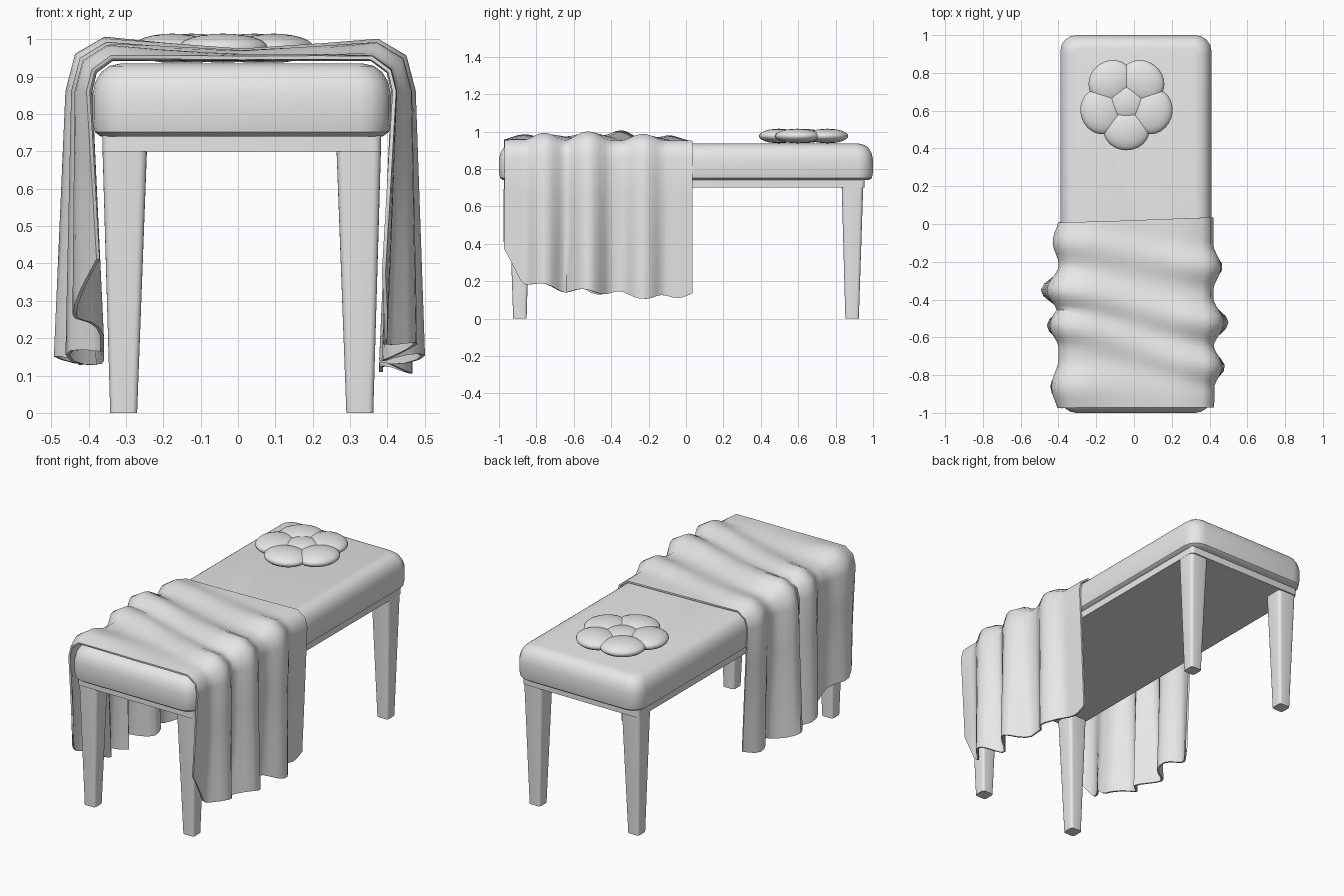
import bpy
import bmesh
import math
from mathutils import Matrix

cube = bpy.data.objects.get("Cube")
if cube:
    bpy.data.objects.remove(cube, do_unlink=True)

grey = bpy.data.materials.new("plain_grey")
grey.use_nodes = True
grey.diffuse_color = (0.8, 0.8, 0.8, 1)
grey.node_tree.nodes["Principled BSDF"].inputs["Base Color"].default_value = (0.8, 0.8, 0.8, 1)

CX = 0.01  # the bench sits slightly off centre because of the drape


def finish(name, bm, angle=40, thickness=0):
    mesh = bpy.data.meshes.new(name)
    bm.to_mesh(mesh)
    bm.free()
    mesh.materials.append(grey)
    obj = bpy.data.objects.new(name, mesh)
    bpy.context.collection.objects.link(obj)
    bpy.ops.object.select_all(action='DESELECT')
    obj.select_set(True)
    bpy.context.view_layer.objects.active = obj
    if thickness:
        mod = obj.modifiers.new("thickness", 'SOLIDIFY')
        mod.thickness = thickness
        mod.offset = 1
        bpy.ops.object.modifier_apply(modifier=mod.name)
    bpy.ops.object.shade_smooth_by_angle(angle=math.radians(angle))
    return obj


def rounded_rect(cx, cy, hx, hy, r, z, steps=4):
    points = []
    for q, (sx, sy) in enumerate(((1, 1), (-1, 1), (-1, -1), (1, -1))):
        for k in range(steps + 1):
            t = math.pi / 2 * (q + k / steps)
            points.append((cx + sx * (hx - r) + r * math.cos(t),
                           cy + sy * (hy - r) + r * math.sin(t), z))
    return points


def loft(name, rings, angle=40):
    bm = bmesh.new()
    loops = [[bm.verts.new(p) for p in ring] for ring in rings]
    n = len(loops[0])
    for a, b in zip(loops, loops[1:]):
        for i in range(n):
            j = (i + 1) % n
            bm.faces.new((a[i], a[j], b[j], b[i]))
    bm.faces.new(loops[0][::-1])
    bm.faces.new(loops[-1])
    bmesh.ops.recalc_face_normals(bm, faces=bm.faces)
    return finish(name, bm, angle)


# Padded seat: sharper below, softly rounded on top
seat_profile = ((0.74, 0.022), (0.752, 0.006), (0.785, 0), (0.85, 0),
                (0.885, 0.008), (0.912, 0.024), (0.928, 0.045), (0.935, 0.075))
loft("seat_cushion", [rounded_rect(CX, 0, 0.4 - d, 1 - d, 0.085 - d * 0.6, z)
                      for z, d in seat_profile])

# Frame below the seat
loft("seat_frame", [rounded_rect(CX, 0, 0.373, 0.955, 0.02, z) for z in (0.7, 0.745)])

# Four tapered legs
for sx, side in ((1, "left"), (-1, "right")):
    for sy, end in ((1, "back"), (-1, "front")):
        loft(f"{end}_{side}_leg",
             [rounded_rect(CX + sx * 0.316, sy * 0.888, 0.036, 0.036, 0.014, 0),
              rounded_rect(CX + sx * 0.313, sy * 0.89, 0.06, 0.058, 0.02, 0.72)])

# Flower pillow: five puffy petals round a button
bm = bmesh.new()
for k in range(5):
    m = (Matrix.Translation((-0.04, 0.64, 0.976))
         @ Matrix.Rotation(math.radians(72 * k - 90), 4, 'Z')
         @ Matrix.Translation((0.143, 0, 0))
         @ Matrix.Diagonal((0.107, 0.122, 0.039, 1)))
    bmesh.ops.create_uvsphere(bm, u_segments=24, v_segments=12, radius=1, matrix=m)
m = Matrix.Translation((-0.04, 0.645, 0.976)) @ Matrix.Diagonal((0.1, 0.1, 0.037, 1))
bmesh.ops.create_uvsphere(bm, u_segments=24, v_segments=12, radius=1, matrix=m)
finish("flower_pillow", bm, 60)

# Draped blanket: each fold runs across the seat and down both sides
# (y on the right, height on the right, y on the left, height on the left, half width)
folds = ((-0.08, 0.5, -0.24, 0.65, 0.12), (-0.34, 1, -0.53, 0.9, 0.13),
         (-0.53, 0.75, -0.76, 0.75, 0.12), (-0.86, 0.6, -0.9, 0.1, 0.15))
hem_left = ((-0.97, 0.36), (-0.88, 0.2), (-0.65, 0.15), (-0.4, 0.14), (-0.2, 0.11), (0.05, 0.13))
hem_right = ((-0.97, 0.4), (-0.87, 0.28), (-0.7, 0.19), (-0.5, 0.14), (0.05, 0.14))


def lerp(a, b, t):
    return a + (b - a) * t


def sample(table, y):
    for (ya, a), (yb, b) in zip(table, table[1:]):
        if y <= yb:
            return lerp(a, b, max(0, (y - ya) / (yb - ya)))
    return table[-1][1]


def fold_height(s, y):
    """Fold strength at s across the seat, from -1 (right) to 1 (left)."""
    t = (s + 1) / 2
    best = 0
    for yr, hr, yl, hl, w in folds:
        d = abs(y - lerp(yr, yl, t)) / w
        if d < 1:
            best = max(best, lerp(hr, hl, t) * (0.5 + 0.5 * math.cos(math.pi * d)))
    return best


def side_points(sign, y):
    a = fold_height(sign, y)
    low = sample(hem_left if sign > 0 else hem_right, y)
    low += 0.012 * math.sin(y * 31)
    shoulder, hem = 0.4 + 0.062 * a, 0.368 + 0.125 * a
    pts = [(lerp(hem, shoulder, t), lerp(low, 0.86, t)) for t in (0, 0.35, 0.7, 1)]
    pts += [(0.388 + 0.05 * a, 0.91 + 0.045 * a), (0.345 + 0.02 * a, 0.942 + 0.055 * a)]
    return [(CX + sign * x, z) for x, z in pts]


bm = bmesh.new()
rows = []
ROWS = 36
for j in range(ROWS + 1):
    y = lerp(0.02, -0.97, j / ROWS)
    top = []
    for s in (-0.6, -0.3, 0, 0.3, 0.6):
        a = fold_height(s, y) * (0.45 + 0.5 * abs(s))
        top.append((CX + s * 0.36, 0.942 + 0.055 * a))
    section = side_points(-1, y) + top + side_points(1, y)[::-1]
    skew = 0.015 * (1 - j / ROWS)
    rows.append([bm.verts.new((x, y + skew * x / 0.4, z)) for x, z in section])
for a, b in zip(rows, rows[1:]):
    for i in range(len(a) - 1):
        bm.faces.new((a[i], b[i], b[i + 1], a[i + 1]))
finish("draped_blanket", bm, 45, 0.01)
